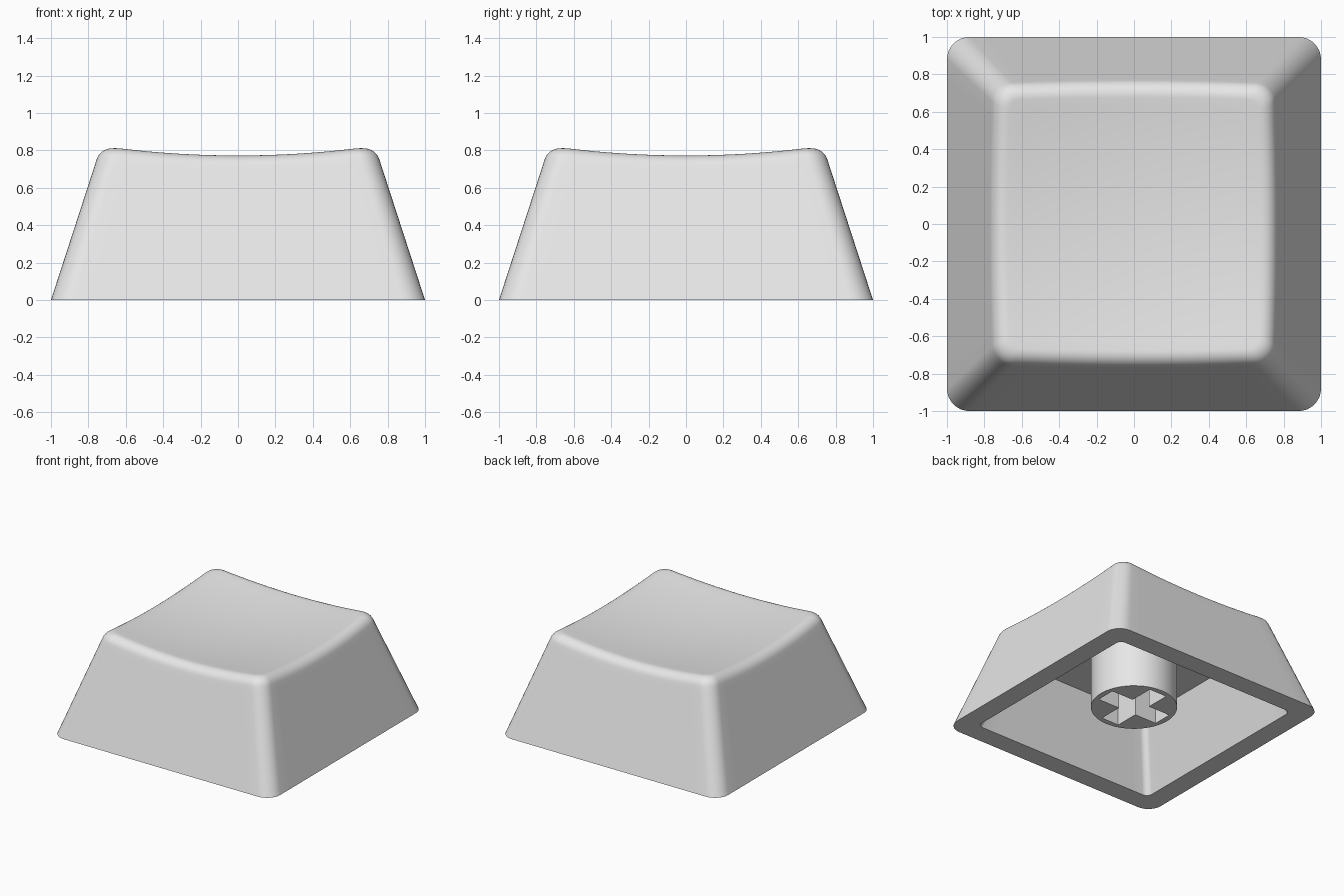
import bpy, bmesh, math
from mathutils import Vector

if "Cube" in bpy.data.objects:
    bpy.data.objects.remove(bpy.data.objects["Cube"])

grey = bpy.data.materials.new("light grey plastic")
grey.diffuse_color = (0.8, 0.8, 0.8, 1)
grey.use_nodes = True
grey.node_tree.nodes["Principled BSDF"].inputs["Base Color"].default_value = grey.diffuse_color

CORNER, SIDE = 8, 16          # segments per rounded corner and per straight side
COUNT = 4 * (CORNER + SIDE)
SLOPE = 0.325                 # inward lean of the walls
CEILING = 0.55


def outline(i, half, radius):
    """Point i of a rounded square with the given half width and corner radius."""
    quarter, k = divmod(i, CORNER + SIDE)
    c = half - radius
    if k <= CORNER:
        a = math.pi / 2 * k / CORNER
        x, y = c + radius * math.cos(a), c + radius * math.sin(a)
    else:
        x, y = c - 2 * c * (k - CORNER) / SIDE, half
    for _ in range(quarter):
        x, y = -y, x
    return x, y


def dish(x, y):
    """Height of the hollowed top."""
    return 0.726 + (x * x + y * y) / 10


def wall(i, z):
    return Vector((*outline(i, 1 - SLOPE * z, 0.12 - 0.02 * z), z))


def section(i):
    """Cross-section from the dish centre, over the edge, down and up inside."""
    z = 0.78
    for _ in range(12):
        edge = wall(i, z)
        z = dish(edge.x, edge.y)
    edge = wall(i, z)
    low = wall(i, z - 0.067)
    x, y = outline(i, 1 - SLOPE * z - 0.07, 0.05)
    high = Vector((x, y, dish(x, y)))
    # dished top
    pts = [Vector((x * s, y * s, dish(x * s, y * s)))
           for s in (0.08, 0.2, 0.35, 0.5, 0.65, 0.8, 0.92)]
    # rounded top edge
    for n in range(9):
        t = n / 8
        a, b, c = (1 - t) ** 2, 2 * t * (1 - t) * 0.81, t * t
        pts.append((high * a + edge * b + low * c) / (a + b + c))
    # outer wall
    pts += [wall(i, low.z * s) for s in (0.95, 0.66, 0.33, 0)]
    # inner wall, up to the ceiling
    for h in (0, CEILING / 2, CEILING):
        pts.append(Vector((*outline(i, 0.835 - SLOPE * h, 0.05), h)))
    return pts


def finish(obj):
    obj.data.materials.clear()
    obj.data.materials.append(grey)
    bpy.ops.object.select_all(action='DESELECT')
    obj.select_set(True)
    bpy.context.view_layer.objects.active = obj
    bpy.ops.object.shade_smooth_by_angle(angle=math.radians(35))


# Hollow cap shell
bm = bmesh.new()
columns = [[bm.verts.new(p) for p in section(i)] for i in range(COUNT)]
top = bm.verts.new((0, 0, dish(0, 0)))
for i in range(COUNT):
    a, b = columns[i], columns[(i + 1) % COUNT]
    bm.faces.new((top, a[0], b[0]))
    for k in range(len(a) - 1):
        bm.faces.new((a[k], a[k + 1], b[k + 1], b[k]))
bm.faces.new([c[-1] for c in reversed(columns)])
bmesh.ops.recalc_face_normals(bm, faces=bm.faces)
mesh = bpy.data.meshes.new("cap_shell")
bm.to_mesh(mesh)
bm.free()
shell = bpy.data.objects.new("cap_shell", mesh)
bpy.context.collection.objects.link(shell)
finish(shell)

# Mounting stem with a cross-shaped socket
bpy.ops.mesh.primitive_cylinder_add(vertices=64, radius=0.325, depth=0.47,
                                    location=(0, 0, 0.335))
stem = bpy.context.object
stem.name = "stem"
for name, sx, sy in (("socket_cutter_x", 0.56, 0.16), ("socket_cutter_y", 0.16, 0.56)):
    bpy.ops.mesh.primitive_cube_add(size=1, location=(0, 0, 0.25))
    cutter = bpy.context.object
    cutter.name = name
    cutter.scale = (sx, sy, 0.5)
    cutter.hide_render = True
    bpy.context.view_layer.update()
    mod = stem.modifiers.new(name, 'BOOLEAN')
    mod.operation = 'DIFFERENCE'
    mod.solver = 'EXACT'
    mod.object = cutter
    bpy.context.view_layer.objects.active = stem
    bpy.ops.object.modifier_apply(modifier=mod.name)
    bpy.data.objects.remove(cutter)
finish(stem)
